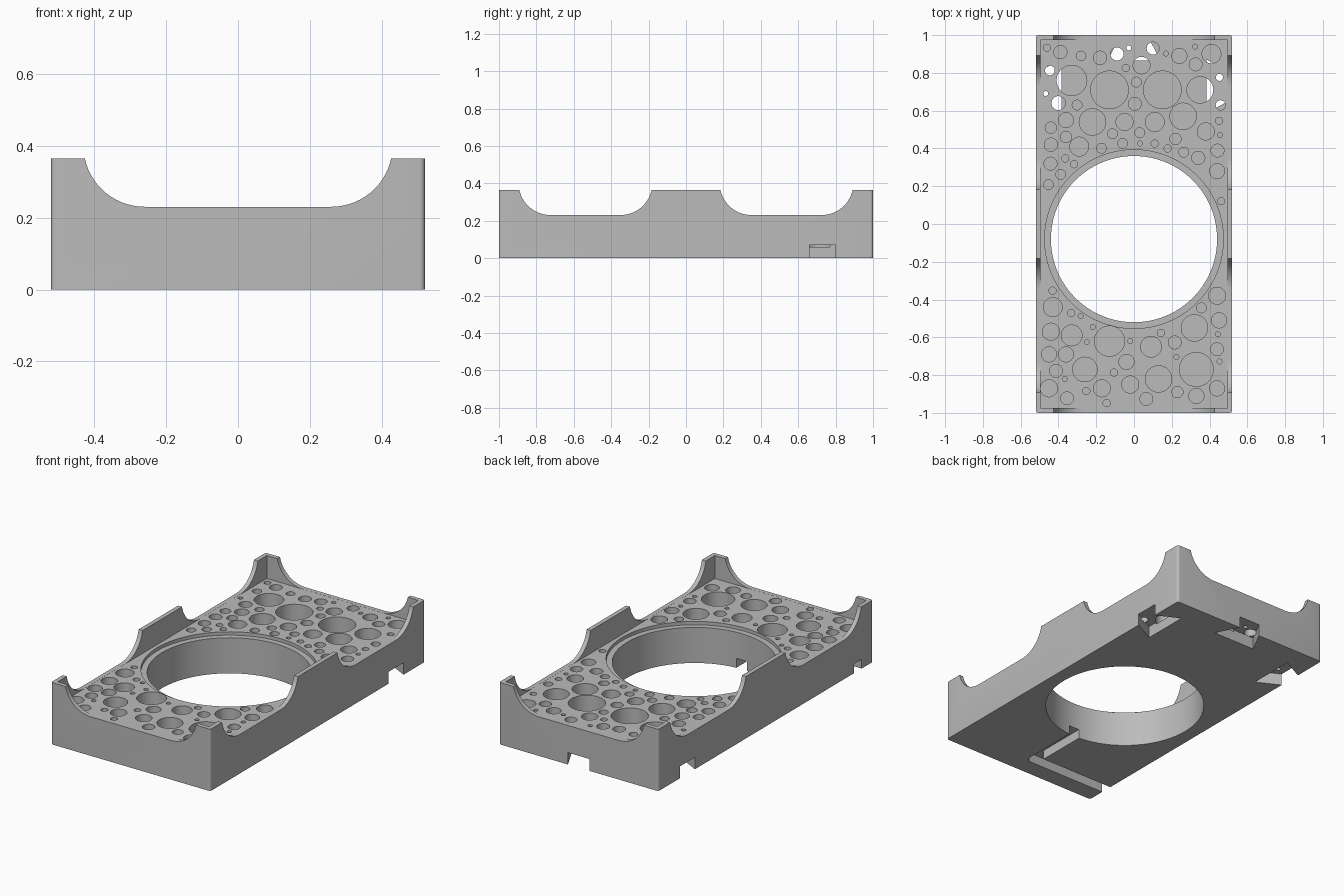
import bpy, bmesh, math, random
from math import cos, sin, pi, hypot

cube = bpy.data.objects.get("Cube")
if cube:
    bpy.data.objects.remove(cube, do_unlink=True)

HALF_X, HALF_Y, TOP, FLOOR, WALL = 0.52, 1.0, 0.365, 0.23, 0.026
HOLE_Y, HOLE_R, LEDGE_R = -0.08, 0.44, 0.473
PORE_BOTTOM = 0.06
SCOOP_R, SCOOP_Z = 0.17, 0.401


def arc(cx, cy, r, start, end, steps):
    """Points along a circular arc, angles in degrees."""
    angles = [math.radians(start + (end - start) * i / steps) for i in range(steps + 1)]
    return [(cx + r * cos(a), cy + r * sin(a)) for a in angles]


def circle(cx, cy, r, sides):
    return arc(cx, cy, r, 0, 360, sides)[:-1]


def solid(name, outlines, low, high, place=lambda u, v, w: (u, v, w)):
    """Extrude each closed outline from low to high into one object."""
    bm = bmesh.new()
    for points in outlines:
        bottom = bm.faces.new([bm.verts.new(place(u, v, low)) for u, v in points])
        grown = bmesh.ops.extrude_face_region(bm, geom=[bottom], use_keep_orig=True)
        shift = [b - a for a, b in zip(place(0, 0, low), place(0, 0, high))]
        bmesh.ops.translate(bm, vec=shift,
                            verts=[g for g in grown["geom"] if isinstance(g, bmesh.types.BMVert)])
    bmesh.ops.recalc_face_normals(bm, faces=bm.faces)
    mesh = bpy.data.meshes.new(name)
    bm.to_mesh(mesh)
    bm.free()
    obj = bpy.data.objects.new(name, mesh)
    bpy.context.collection.objects.link(obj)
    return obj


def carve(target, cutter):
    """Subtract the cutter, then discard it."""
    mod = target.modifiers.new(cutter.name, 'BOOLEAN')
    mod.operation, mod.solver, mod.object = 'DIFFERENCE', 'EXACT', cutter
    bpy.context.view_layer.objects.active = target
    bpy.ops.object.modifier_apply(modifier=mod.name)
    bpy.data.objects.remove(cutter, do_unlink=True)


def rectangle(x, y):
    return [(-x, -y), (x, -y), (x, y), (-x, y)]


# Outer block with softened upright corners
corner = 0.014
outline = []
for i, (sx, sy) in enumerate([(1, 1), (-1, 1), (-1, -1), (1, -1)]):
    outline += arc(sx * (HALF_X - corner), sy * (HALF_Y - corner), corner, i * 90, i * 90 + 90, 5)
body = solid("perforated_tray", [outline], 0, TOP)

# Sunken floor inside the thin rim
carve(body, solid("interior", [rectangle(HALF_X - WALL, HALF_Y - WALL)], FLOOR, 1))


# Curved scoops that lower the rim between the posts
def scoop(left, right):
    lift = FLOOR + 0.0005 - (SCOOP_Z - SCOOP_R)
    z = SCOOP_Z + lift
    return (arc(left, z, SCOOP_R, 180, 270, 16) + arc(right, z, SCOOP_R, 270, 360, 16)
            + [(right + SCOOP_R, 1), (left - SCOOP_R, 1)])


carve(body, solid("end_scoops", [scoop(-0.26, 0.26)], -2, 2, lambda u, v, w: (u, w, v)))
carve(body, solid("side_scoops", [scoop(-0.725, -0.35), scoop(0.35, 0.725)], -2, 2,
                  lambda u, v, w: (w, u, v)))

# Round opening with a shallow ledge
carve(body, solid("ledge", [circle(0, HOLE_Y, LEDGE_R, 96)], FLOOR - 0.02, FLOOR + 0.06))
carve(body, solid("opening", [circle(0, HOLE_Y, HOLE_R, 96)], -1, 1))

# Dovetail pockets under the back and both sides
MOUTH, INNER, DEPTH, OUT = 0.07, 0.14, 0.135, 0.02
mouth_out = MOUTH - (INNER - MOUTH) * OUT / DEPTH
dovetail = [(-mouth_out, OUT), (-INNER, -DEPTH), (INNER, -DEPTH), (mouth_out, OUT)]
pockets = [[(u, HALF_Y + v) for u, v in dovetail]]
for side in (-1, 1):
    pockets.append([(side * (HALF_X + v), 0.73 + u) for u, v in dovetail])
carve(body, solid("dovetail_pockets", pockets, -0.1, 0.07))

# Cable channel from the side to the opening
w, cy = 0.035, -0.86
channel = ([(-0.6, cy - w)] + arc(0, cy, w, 270, 360, 6)
           + [(w, -0.45), (-w, -0.45), (-w, cy + w), (-0.6, cy + w)])
carve(body, solid("cable_channel", [channel], -0.1, 0.055))

# Main pores in hundredths: x, y, radius
back_pores = [
    (-33, 76, 8), (-13, 71, 10), (15, 71, 10), (35, 71, 7), (26, 57, 7), (-22, 54, 7),
    (-5, 54, 4.5), (11, 54, 5), (-29, 41, 5), (-36, 55, 4), (41, 90, 5), (24, 89, 4),
    (4, 84, 4.5), (-39, 91, 3.5), (-18, 88, 3.5), (-9, 90, 3.5), (10, 93, 3.3),
    (-28, 89, 2.5), (-40, 64, 3.7), (38, 49, 4.5), (-44, 51, 3), (-44, 42, 3.5),
    (-36, 46, 3), (34, 35, 3.5), (44, 28, 4), (22, 45, 3)]
front_pores = [
    (-13, -62, 8), (32, -55, 7), (33, -77, 9), (13, -82, 7), (-26, -77, 6.5),
    (-33, -59, 5.5), (-43, -44, 5), (-44, -57, 4.5), (-45, -69, 4), (-45, -87, 4.5),
    (-36, -69, 4), (9, -65, 5.5), (44, -38, 4.5), (45, -51, 4), (44, -87, 4),
    (33, -91, 4), (23, -89, 3), (-17, -87, 4.5), (-2, -85, 4.5), (-4, -73, 4)]
pores = [(x / 100, y / 100, r / 100) for x, y, r in back_pores + front_pores]

# Small pores scattered in the remaining gaps
random.seed(7)
for radius, tries in ((0.034, 500), (0.026, 600), (0.019, 700), (0.013, 500)):
    for _ in range(tries):
        x, y = random.uniform(-0.48, 0.48), random.uniform(-0.95, 0.95)
        inside = abs(x) + radius < HALF_X - WALL - 0.006
        clear = hypot(x, y - HOLE_Y) > LEDGE_R + radius + 0.008
        gap = 0.016
        if inside and clear and all(hypot(x - a, y - b) > radius + r + gap for a, b, r in pores):
            pores.append((x, y, radius))
rings = [circle(x, y, r, 32 if r > 0.03 else 20) for x, y, r in pores]
carve(body, solid("pores", rings, PORE_BOTTOM, FLOOR + 0.05))

# Plain grey finish
grey = bpy.data.materials.new("light_grey")
grey.use_nodes = True
colour = (0.5, 0.5, 0.5, 1)
grey.diffuse_color = colour
grey.node_tree.nodes["Principled BSDF"].inputs["Base Color"].default_value = colour
body.data.materials.clear()
body.data.materials.append(grey)

bpy.ops.object.select_all(action='DESELECT')
body.select_set(True)
bpy.context.view_layer.objects.active = body
bpy.ops.object.shade_smooth_by_angle(angle=math.radians(30))
